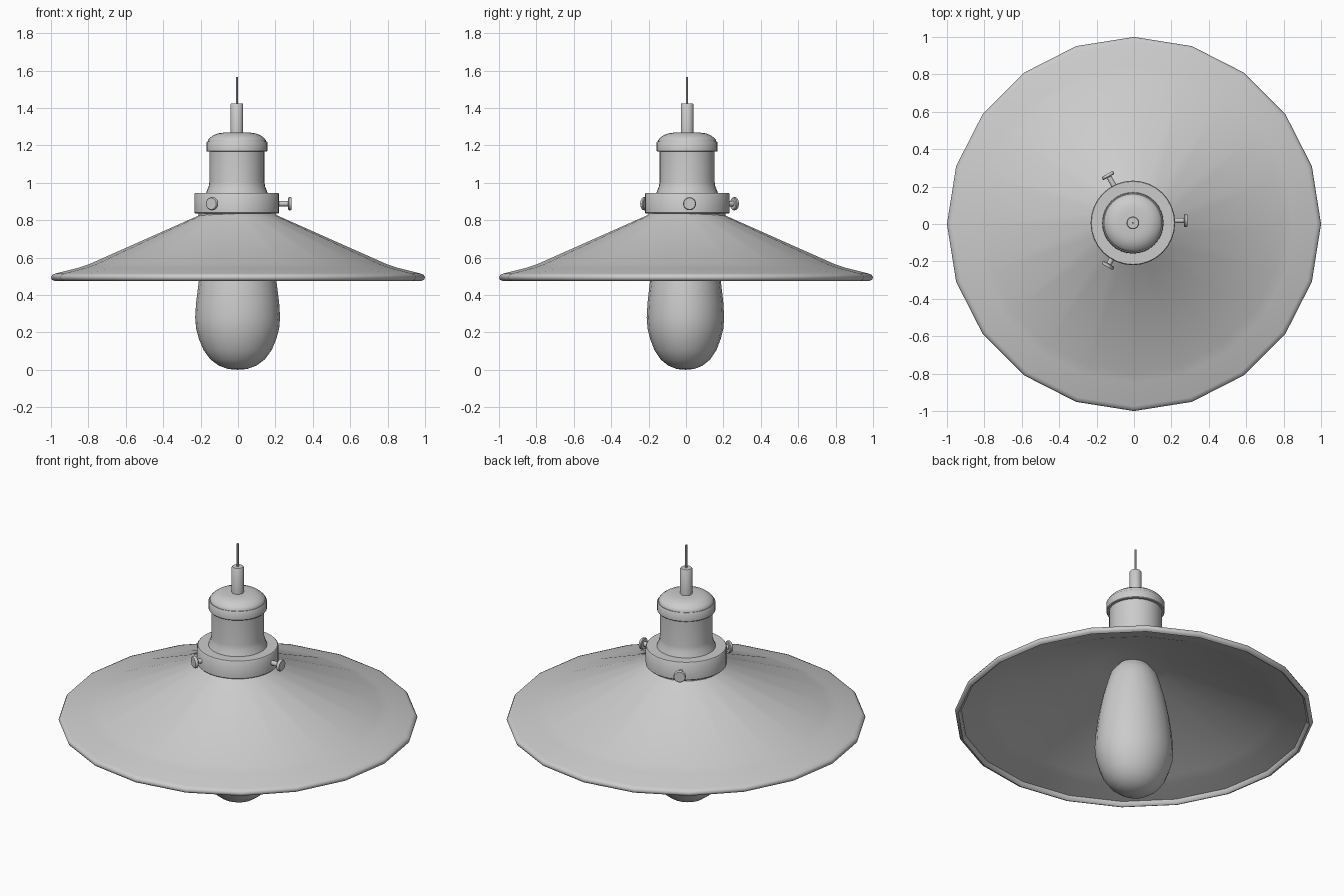
import bpy, bmesh
from math import cos, sin, pi, radians
from mathutils import Matrix, Vector

AXIS = Vector((-0.006, 0.006, 0))


def finish(bm, name, angle=40):
    bmesh.ops.recalc_face_normals(bm, faces=bm.faces)
    mesh = bpy.data.meshes.new(name)
    bm.to_mesh(mesh)
    bm.free()
    obj = bpy.data.objects.new(name, mesh)
    bpy.context.collection.objects.link(obj)
    bpy.ops.object.select_all(action='DESELECT')
    obj.select_set(True)
    bpy.context.view_layer.objects.active = obj
    bpy.ops.object.shade_smooth_by_angle(angle=radians(angle))
    return obj


def lathe_into(bm, profile, sides, matrix=Matrix()):
    """Spin (radius, height) points round the local z axis."""
    rings = [[bm.verts.new(matrix @ Vector((r * cos(2 * pi * i / sides), r * sin(2 * pi * i / sides), z)))
              for i in range(sides)] if r > 0 else [bm.verts.new(matrix @ Vector((0, 0, z)))]
             for r, z in profile]
    for a, b in zip(rings, rings[1:]):
        for i in range(sides):
            j = (i + 1) % sides
            quad = [a[i % len(a)], a[j % len(a)], b[j % len(b)], b[i % len(b)]]
            bm.faces.new(list(dict.fromkeys(quad)))


def lathe(name, profile, sides, origin=AXIS, angle=40):
    bm = bmesh.new()
    lathe_into(bm, profile, sides)
    obj = finish(bm, name, angle)
    obj.location = origin
    return obj


# Twenty-sided conical shade: thin shell with a rolled rim
lathe("shade", [(0, 0.835), (0.20, 0.835), (0.21, 0.825), (0.795, 0.565), (0.85, 0.546), (0.975, 0.515),
                (0.993, 0.508), (1.0, 0.495), (0.995, 0.482), (0.98, 0.475), (0.968, 0.483),
                (0.965, 0.502), (0.85, 0.534), (0.79, 0.553), (0.205, 0.812), (0, 0.812)],
      20, Vector((0, 0, 0)), angle=50)

# Slightly oval elongated bulb
bulb = lathe("bulb", [(0, 0), (0.05, 0.004), (0.10, 0.022), (0.145, 0.055), (0.182, 0.105), (0.207, 0.165),
                      (0.222, 0.22), (0.227, 0.28), (0.222, 0.36), (0.207, 0.48), (0.183, 0.60),
                      (0.155, 0.70), (0.135, 0.76), (0.11, 0.79), (0.09, 0.815), (0, 0.815)],
             20, Vector((-0.002, -0.003, 0)))
bulb.scale = (1, 0.912, 1)

# Collar clamping the shade
lathe("collar", [(0, 0.82), (0.205, 0.82), (0.205, 0.836), (0.222, 0.836), (0.226, 0.84),
                 (0.226, 0.941), (0.222, 0.946), (0, 0.946)], 32)

# Socket body with flared foot, ring and domed cap
lathe("socket", [(0, 0.94), (0.166, 0.94), (0.16, 0.958), (0.151, 0.98), (0.147, 1.005),
                 (0.147, 1.18), (0, 1.18)], 32)
lathe("ring", [(0, 1.166), (0.159, 1.166), (0.163, 1.17), (0.163, 1.216), (0.159, 1.221), (0, 1.221)], 32)
lathe("cap", [(0, 1.215), (0.155, 1.215), (0.155, 1.228), (0.145, 1.24), (0.125, 1.255),
              (0.10, 1.264), (0.07, 1.268), (0, 1.268)], 32)

# Cable grip and cord
lathe("cable_grip", [(0, 1.26), (0.034, 1.26), (0.034, 1.42), (0.030, 1.425), (0, 1.425)], 20)
lathe("cord", [(0, 1.42), (0.006, 1.42), (0.006, 1.565), (0, 1.565)], 8)

# Three thumb screws around the collar
for k in range(3):
    bm = bmesh.new()
    turn = (Matrix.Translation((0, 0.019, 0.888)) @ Matrix.Rotation(k * 2 * pi / 3, 4, 'Z')
            @ Matrix.Rotation(pi / 2, 4, 'Y'))
    lathe_into(bm, [(0, 0.19), (0.014, 0.19), (0.014, 0.268), (0.031, 0.268), (0.035, 0.272),
                    (0.035, 0.282), (0.031, 0.287), (0, 0.287)], 16, turn)
    finish(bm, f"thumb_screw_{k + 1}")
